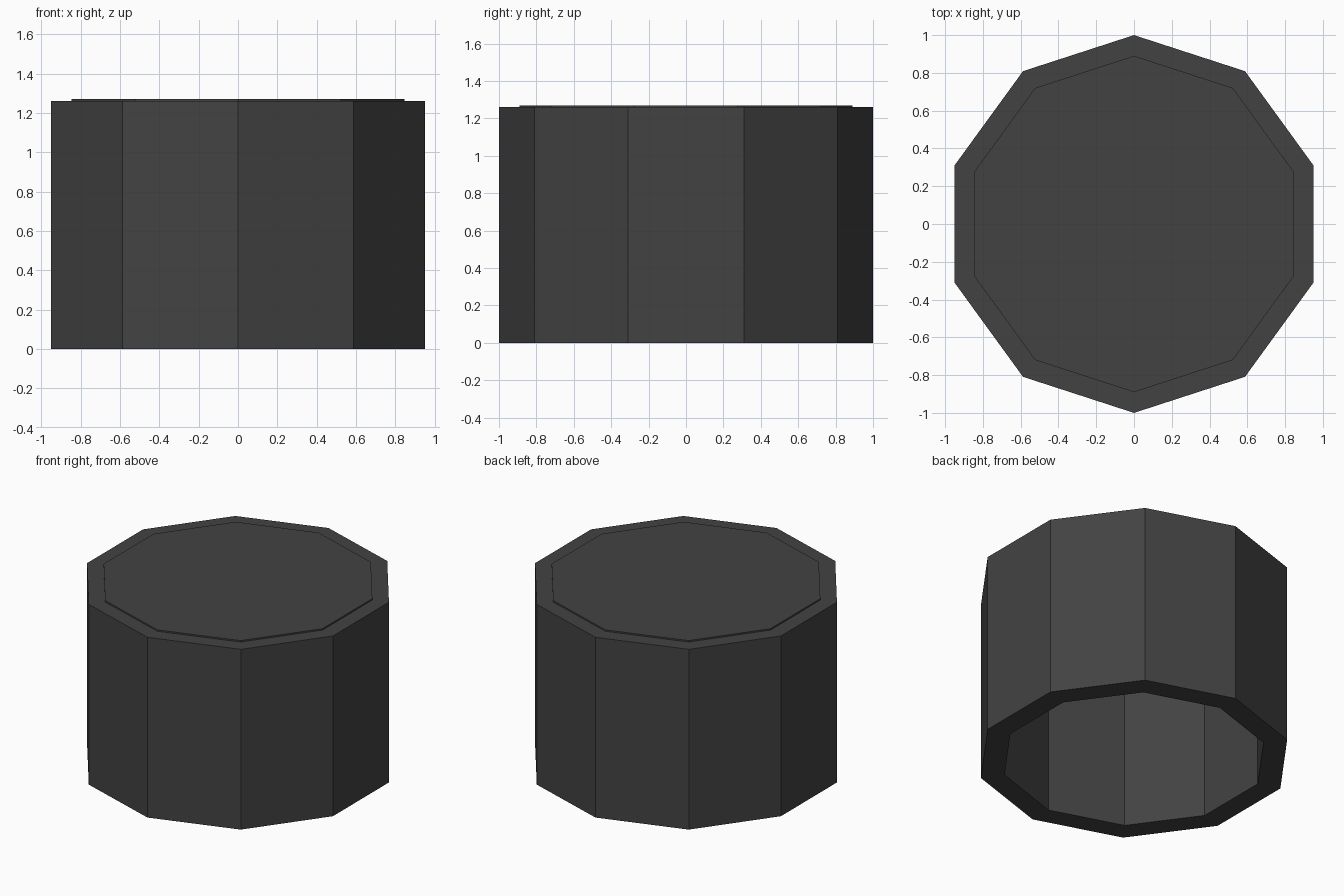
import bpy, bmesh, math

if "Cube" in bpy.data.objects:
    bpy.data.objects.remove(bpy.data.objects["Cube"])

SIDES = 10
dark = bpy.data.materials.new("dark grey")
dark.diffuse_color = (0.055, 0.055, 0.055, 1)
dark.use_nodes = True
dark.node_tree.nodes["Principled BSDF"].inputs["Base Color"].default_value = dark.diffuse_color


def ring(bm, radius, z):
    """Ten-sided loop with corners on the y axis."""
    return [bm.verts.new((radius * math.sin(2 * math.pi * i / SIDES),
                          radius * math.cos(2 * math.pi * i / SIDES), z))
            for i in range(SIDES)]


def lathe(name, profile, closed):
    """Join loops of (radius, z); either a closed tube or capped at both ends."""
    bm = bmesh.new()
    loops = [ring(bm, r, z) for r, z in profile]
    pairs = list(zip(loops, loops[1:]))
    if closed:
        pairs.append((loops[-1], loops[0]))
    else:
        bm.faces.new(loops[0])
        bm.faces.new(loops[-1])
    for a, b in pairs:
        for i in range(SIDES):
            j = (i + 1) % SIDES
            bm.faces.new((a[i], a[j], b[j], b[i]))
    bmesh.ops.recalc_face_normals(bm, faces=bm.faces)
    mesh = bpy.data.meshes.new(name)
    bm.to_mesh(mesh)
    bm.free()
    mesh.materials.append(dark)
    obj = bpy.data.objects.new(name, mesh)
    bpy.context.collection.objects.link(obj)
    return obj


# Hollow wall, open underneath
lathe("wall", [(1, 0), (1, 1.26), (0.845, 1.26), (0.845, 0)], True)
# Thin lid closing the top
lathe("lid", [(0.89, 1.25), (0.89, 1.27)], False)
